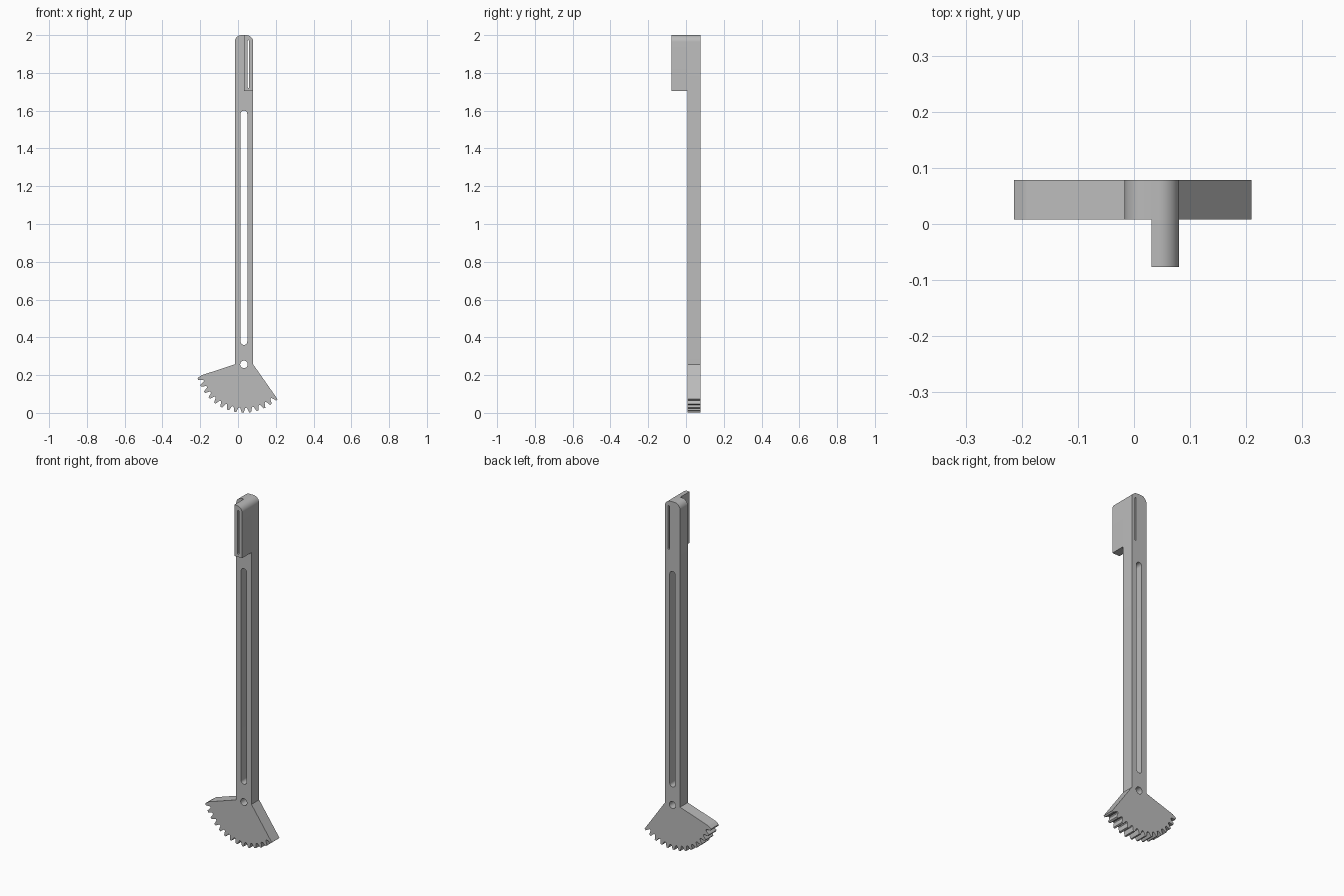
import bpy
from math import sin, cos, pi, radians

cube = bpy.data.objects.get("Cube")
if cube:
    bpy.data.objects.remove(cube, do_unlink=True)

grey = bpy.data.materials.new("plain grey")
grey.use_nodes = True
colour = (0.5, 0.5, 0.5, 1)
grey.diffuse_color = colour
grey.node_tree.nodes["Principled BSDF"].inputs["Base Color"].default_value = colour

# Main dimensions
CX, PIVOT_Z = 0.0315, 0.257
LEFT, RIGHT, TOP = -0.017, 0.08, 2.0
TIP, ROOT = 0.256, 0.229
CORNER = 0.036


def arc(cx, cz, r, start, end, steps):
    angles = [radians(start + (end - start) * i / steps) for i in range(steps + 1)]
    return [(cx + r * cos(a), cz + r * sin(a)) for a in angles]


def slot(cx, low, high, r):
    return arc(cx, high - r, r, 0, 180, 12) + arc(cx, low + r, r, 180, 360, 12)


def plate(name, loops, front, back):
    """Extrude an outline with holes from the front to the back depth."""
    curve = bpy.data.curves.new(name, "CURVE")
    curve.dimensions = "2D"
    curve.fill_mode = "BOTH"
    curve.extrude = (back - front) / 2
    for loop in loops:
        spline = curve.splines.new("POLY")
        spline.points.add(len(loop) - 1)
        for point, (x, z) in zip(spline.points, loop):
            point.co = (x, z, 0, 1)
        spline.use_cyclic_u = True
    obj = bpy.data.objects.new(name, curve)
    bpy.context.collection.objects.link(obj)
    obj.rotation_euler.x = pi / 2
    obj.location.y = (front + back) / 2
    bpy.ops.object.select_all(action="DESELECT")
    obj.select_set(True)
    bpy.context.view_layer.objects.active = obj
    bpy.ops.object.convert(target="MESH")
    bpy.ops.object.transform_apply(location=True, rotation=True, scale=True)
    obj.data.materials.clear()
    obj.data.materials.append(grey)
    bpy.ops.object.shade_smooth_by_angle(angle=radians(30))
    return obj


# Toothed edge: rounded gaps between narrow tips, from left to right
TEETH, FIRST, LAST = 14, 197.6, 312.8
pitch = (LAST - FIRST) / (TEETH - 1)
teeth = [(CX + ROOT * cos(radians(194.4)), PIVOT_Z + ROOT * sin(radians(194.4)))]
tooth_shape = [(-0.36, 0.1), (-0.28, 0.4), (-0.13, 1), (0.13, 1),
               (0.28, 0.4), (0.36, 0.1), (0.5, 0)]
for i in range(TEETH):
    for offset, height in tooth_shape:
        if i == TEETH - 1 and offset > 0.2:
            continue
        a = radians(FIRST + (i + offset) * pitch)
        r = ROOT + (TIP - ROOT) * height
        teeth.append((CX + r * cos(a), PIVOT_Z + r * sin(a)))

# Long arm with gear sector, slot, pivot hole and slit
top_left = arc(LEFT + CORNER, TOP - CORNER, CORNER, 90, 180, 10)
top_right = arc(RIGHT - CORNER, TOP - CORNER, CORNER, 0, 90, 10)
slit = slot(0.055, 1.72, 1.973, 0.004)
outline = top_right + top_left + [(LEFT, PIVOT_Z)] + teeth + [(RIGHT, PIVOT_Z)]
plate("arm_with_gear_sector",
      [outline, slot(CX, 0.36, 1.6, 0.0175), arc(CX, PIVOT_Z, 0.02, 0, 345, 23), slit],
      0.008, 0.078)

# Half-width block projecting from the front of the arm top
block = top_right + [(CX, TOP), (CX, 1.705), (RIGHT, 1.705)]
plate("top_block", [block, slit], -0.077, 0.008)
